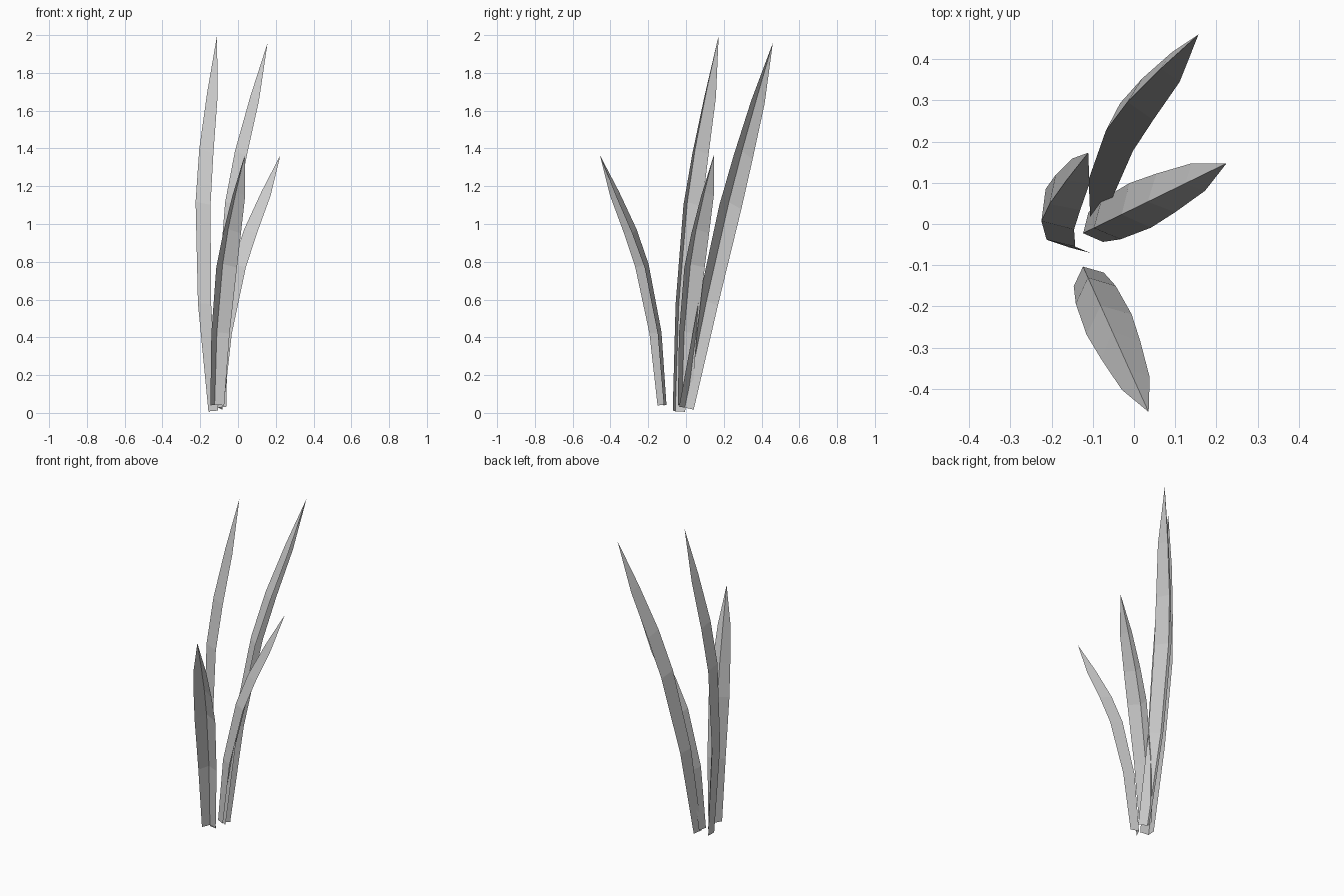
import bpy
import math
from mathutils import Vector

if "Cube" in bpy.data.objects:
    bpy.data.objects.remove(bpy.data.objects["Cube"])

# Blade profile rows: outward bend, half width, height, rib offset back, rib rise
ROWS = [
    (0.008, 0.040, 0.00, 0.034, 0.002),
    (0.049, 0.053, 0.38, 0.046, 0.008),
    (0.128, 0.060, 0.73, 0.050, 0.018),
    (0.197, 0.052, 0.91, 0.049, 0.023),
    (0.285, 0.037, 1.11, 0.036, 0.020),
]
TIP = (0.361, 0.0, 1.325)


def make_blade(name, base, angle, stretch, tilt):
    """Folded leaf blade, turned about z, stretched in height and tilted."""
    a = math.radians(angle)
    c, s = math.cos(a), math.sin(a)
    tx, ty = tilt
    upright = math.sqrt(1 - tx * tx - ty * ty)

    def place(u, v, z):
        x, y, z = u * c - v * s, u * s + v * c, z * stretch
        return Vector(base) + Vector((x + z * tx, y + z * ty,
                                      z * upright - x * tx - y * ty))

    verts, faces = [], []
    for u, half, z, back, rise in ROWS:
        verts += [place(u, -half, z), place(u - back, 0, z + rise), place(u, half, z)]
    verts.append(place(*TIP))
    for r in range(len(ROWS) - 1):
        for k in range(2):
            i = 3 * r + k
            faces.append((i, i + 1, i + 4, i + 3))
    last, tip = 3 * (len(ROWS) - 1), len(verts) - 1
    faces += [(last, last + 1, tip), (last + 1, last + 2, tip)]

    mesh = bpy.data.meshes.new(name)
    mesh.from_pydata(verts, [], faces)
    mesh.update()
    obj = bpy.data.objects.new(name, mesh)
    bpy.context.collection.objects.link(obj)


# Two short blades
make_blade("short_blade_front", (-0.113, -0.127, 0.04), -65.7, 1.0, (0, 0))
make_blade("short_blade_right", (-0.10, -0.011, 0.04), 26, 1.0, (0, 0))
# Two tall, tilted blades
make_blade("tall_blade_left", (-0.135, -0.042, 0.008), 35, 1.486, (-0.138, 0.004))
make_blade("tall_blade_back", (-0.08, 0.0, 0.025), 15, 1.486, (-0.057, 0.186))
